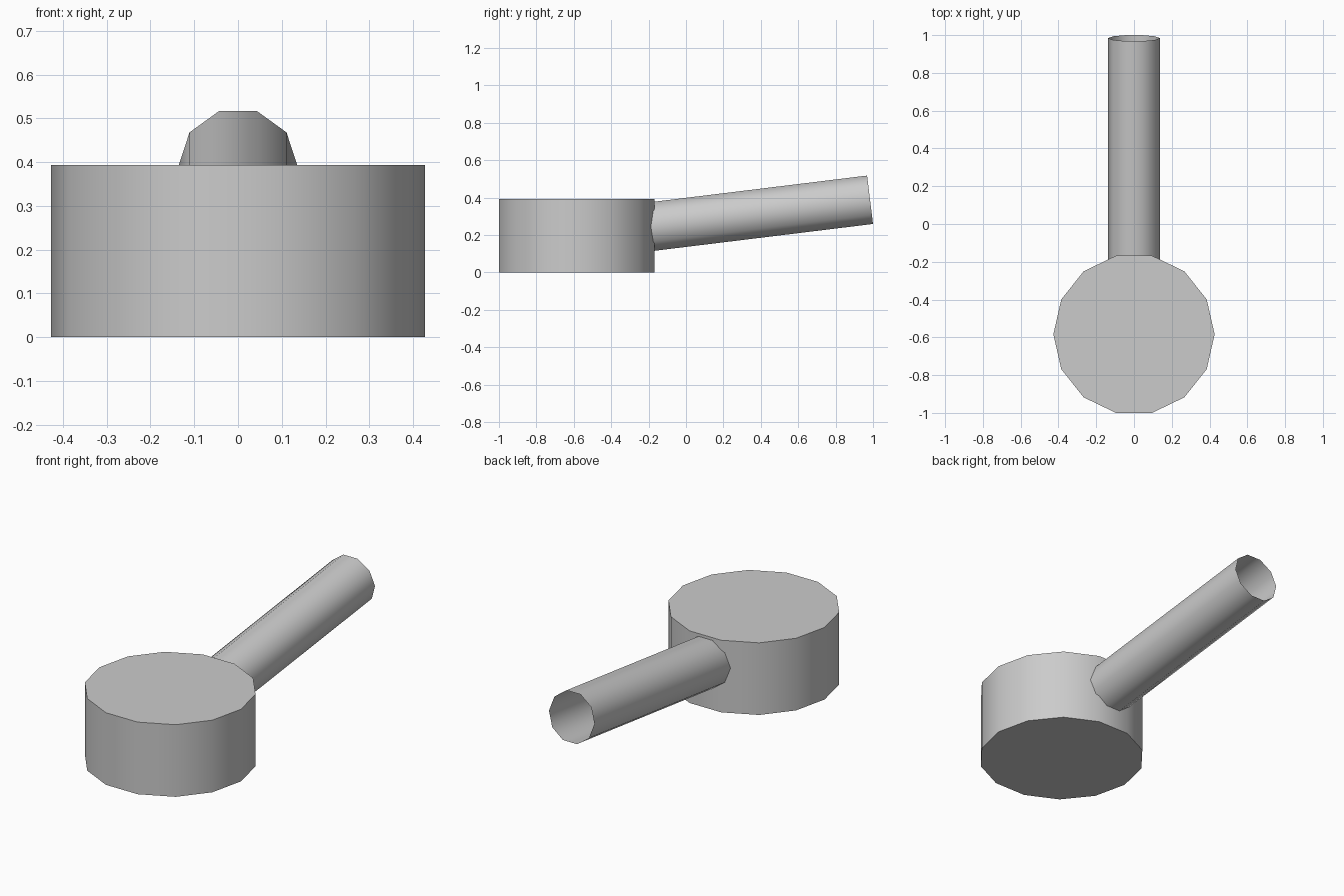
import bpy
import math

cube = bpy.data.objects.get("Cube")
if cube:
    bpy.data.objects.remove(cube, do_unlink=True)

# Single plain grey
grey = bpy.data.materials.new("plain_grey")
grey.use_nodes = True
color = (0.6, 0.6, 0.6, 1)
grey.diffuse_color = color
grey.node_tree.nodes["Principled BSDF"].inputs["Base Color"].default_value = color


def prism(name, sides, radius, depth, location, rotation, fill):
    """Smooth-sided prism with one corner pointing along +x."""
    bpy.ops.mesh.primitive_cylinder_add(
        vertices=sides, radius=radius, depth=depth, end_fill_type=fill)
    obj = bpy.context.object
    obj.name = name
    # Turn the ring so that corners lie on the x axis
    for v in obj.data.vertices:
        v.co.x, v.co.y = v.co.y, -v.co.x
    obj.location = location
    obj.rotation_euler = rotation
    obj.data.materials.append(grey)
    bpy.ops.object.shade_smooth_by_angle(angle=math.radians(45))
    return obj


# Head: upright drum
height = 0.393
prism("head", 14, 0.427, height, (0, -0.584, height / 2), (0, 0, 0), 'NGON')

# Handle: open tube rising gently toward the back
tilt = math.radians(7)
length = 1.25
end_y, end_z = 0.984, 0.388
center = (0, end_y - math.cos(tilt) * length / 2,
          end_z - math.sin(tilt) * length / 2)
prism("handle", 10, 0.137, length, center,
      (tilt - math.pi / 2, 0, 0), 'NOTHING')
